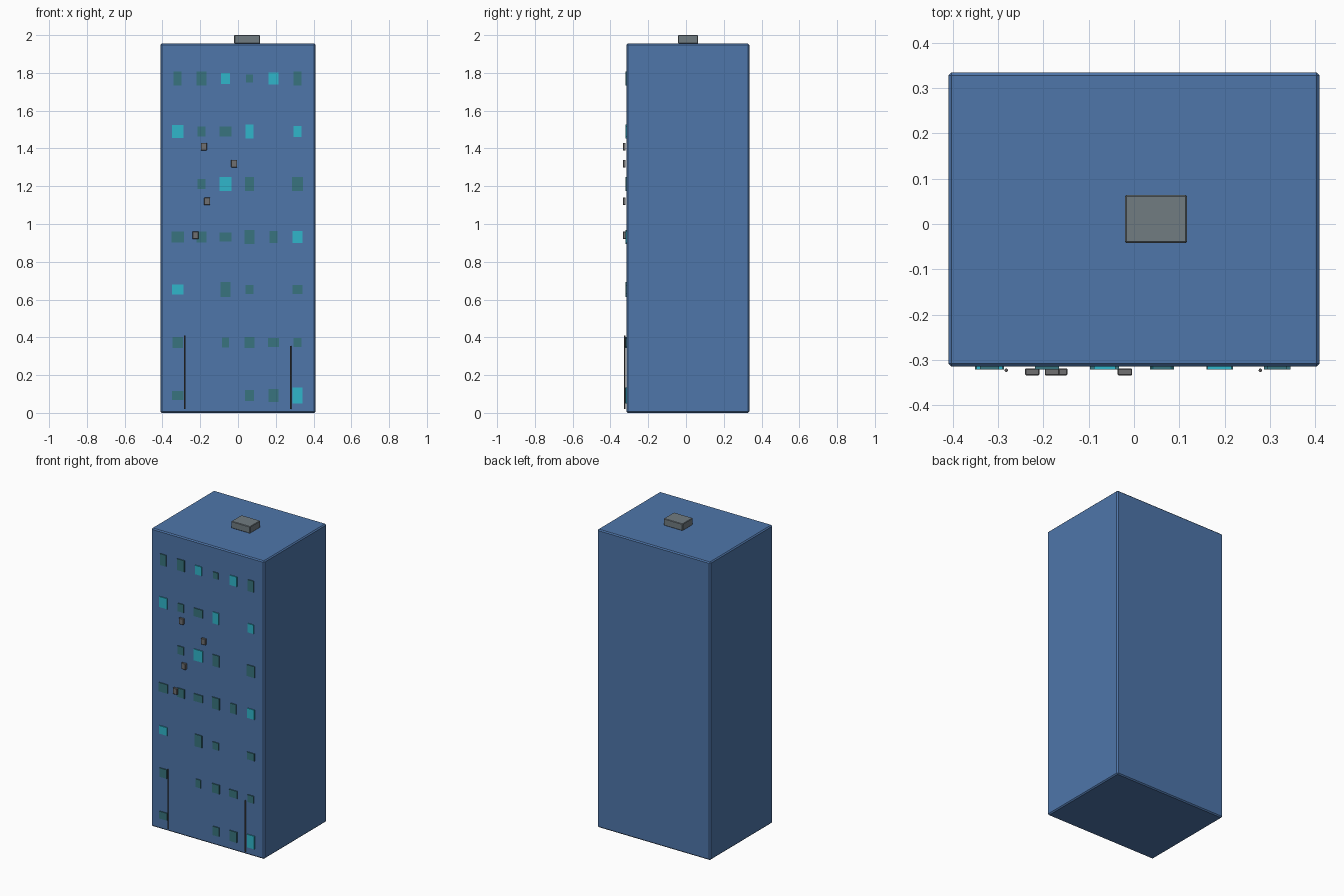
import bpy
import bmesh
from mathutils import Matrix, Vector

default_cube = bpy.data.objects.get("Cube")
if default_cube:
    bpy.data.objects.remove(default_cube, do_unlink=True)


def make_material(name, colour):
    mat = bpy.data.materials.new(name)
    mat.use_nodes = True
    mat.diffuse_color = (*colour, 1)
    mat.node_tree.nodes["Principled BSDF"].inputs["Base Color"].default_value = (*colour, 1)
    return mat


wall_blue = make_material("wall blue", (0.077, 0.181, 0.402))
dark_glass = make_material("dark glass", (0.04, 0.175, 0.21))
lit_glass = make_material("lit glass", (0.03, 0.47, 0.6))
roof_grey = make_material("roof unit grey", (0.165, 0.2, 0.22))
unit_grey = make_material("wall unit grey", (0.16, 0.16, 0.165))
pipe_grey = make_material("pipe grey", (0.09, 0.085, 0.085))


def finish(name, bm, material):
    mesh = bpy.data.meshes.new(name)
    bm.to_mesh(mesh)
    bm.free()
    mesh.materials.append(material)
    obj = bpy.data.objects.new(name, mesh)
    bpy.context.collection.objects.link(obj)
    return obj


def box(name, low, high, material, bevel=0):
    low, high = Vector(low), Vector(high)
    bm = bmesh.new()
    place = Matrix.Translation((low + high) / 2) @ Matrix.Diagonal((*(high - low), 1))
    bmesh.ops.create_cube(bm, size=1, matrix=place)
    obj = finish(name, bm, material)
    if bevel:
        mod = obj.modifiers.new("edge bevel", "BEVEL")
        mod.width = bevel
        mod.segments = 1
    return obj


def pipe(name, x, bottom, top):
    bm = bmesh.new()
    place = Matrix.Translation((x, FRONT - 0.008, (bottom + top) / 2))
    bmesh.ops.create_cone(bm, cap_ends=True, segments=8, radius1=0.004,
                          radius2=0.004, depth=top - bottom, matrix=place)
    return finish(name, bm, pipe_grey)


FRONT = -0.315

# Main block and roof unit
box("building_block", (-0.41, FRONT, 0), (0.41, 0.335, 1.955), wall_blue, bevel=0.007)
box("roof_unit", (-0.02, -0.042, 1.955), (0.117, 0.064, 2), roof_grey, bevel=0.003)

# Windows: width and height in small units, rows from the top floor down
UNIT = 0.0053
GAP = None
floors = [
    [(8, 14), (10, 14), (9, 11), (7, 8), (10, 12), (8, 14)],
    [(11, 13), (8, 10), (12, 10), (8, 14), GAP, (8, 11)],
    [GAP, (8, 10), (12, 14), (9, 14), GAP, (11, 14)],
    [(12, 11), (10, 11), (12, 9), (10, 14), (8, 12), (10, 12)],
    [(11, 10), GAP, (10, 15), (8, 9), GAP, (10, 9)],
    [(10, 11), GAP, (7, 10), (10, 11), (11, 9), (8, 9)],
    [(11, 9), GAP, GAP, (9, 11), (10, 13), (10, 16)],
]
lit_columns = [(2, 4), (0, 3, 5), (2,), (5,), (0,), (), (5,)]

for floor, (row, lit) in enumerate(zip(floors, lit_columns)):
    z = 1.77 - 0.2795 * floor
    for column, size in enumerate(row):
        if size is GAP:
            continue
        x = -0.319 + 0.127 * column
        half_w, half_h = size[0] * UNIT / 2, size[1] * UNIT / 2
        box(f"window_floor_{len(floors) - floor}_column_{column + 1}",
            (x - half_w, FRONT - 0.006, z - half_h),
            (x + half_w, FRONT + 0.002, z + half_h),
            lit_glass if column in lit else dark_glass)

# Small air conditioning boxes on the front wall
for number, (x, z) in enumerate([(-0.181, 1.41), (-0.02, 1.32), (-0.163, 1.12), (-0.225, 0.94)], 1):
    box(f"air_conditioner_{number}", (x - 0.016, -0.334, z - 0.02),
        (x + 0.016, -0.319, z + 0.02), unit_grey, bevel=0.002)

# Drain pipes
pipe("right_drain_pipe", -0.282, 0.02, 0.41)
pipe("left_drain_pipe", 0.279, 0.02, 0.355)
